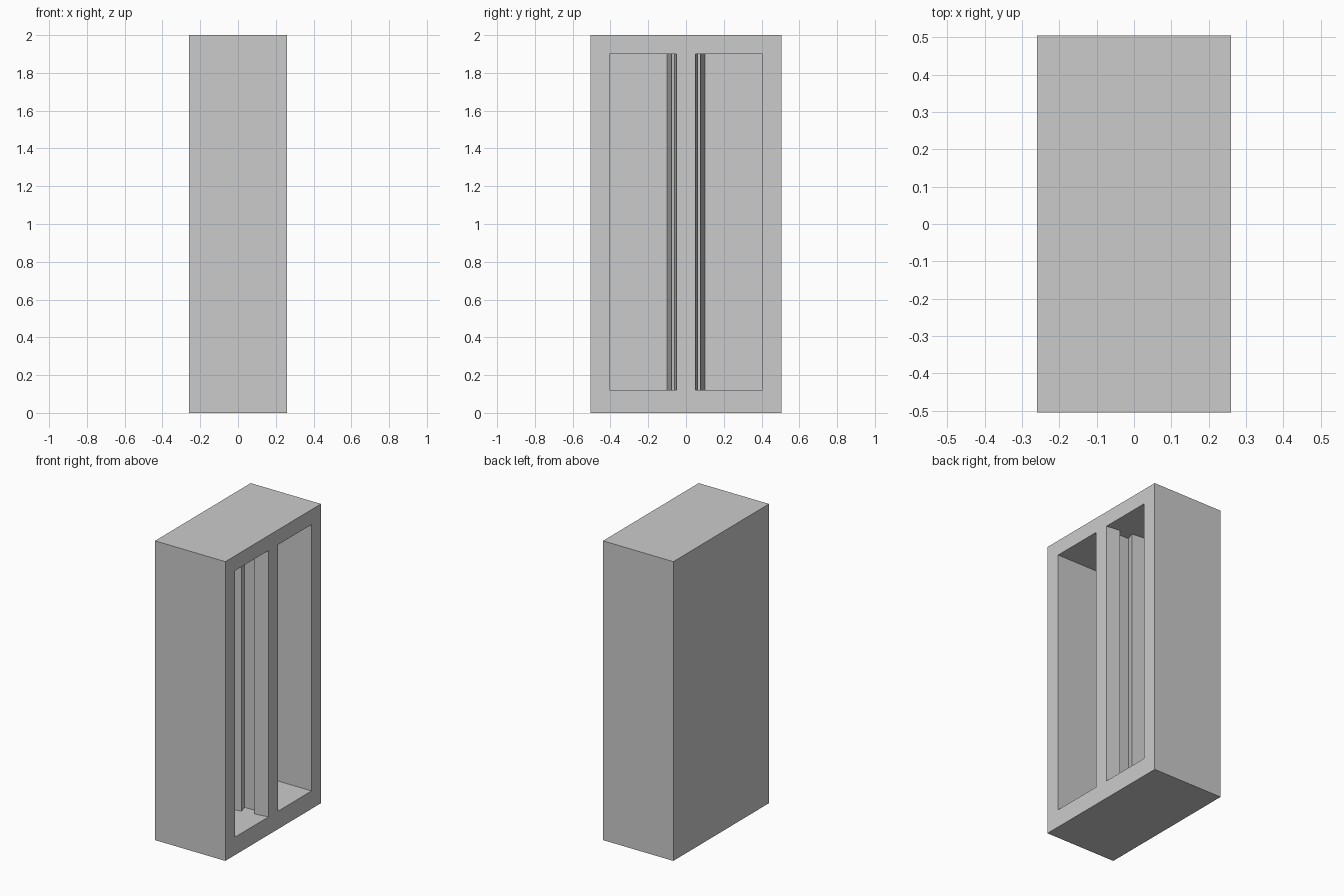
import bpy
import bmesh

cube = bpy.data.objects.get("Cube")
if cube:
    bpy.data.objects.remove(cube, do_unlink=True)

grey = bpy.data.materials.new("plain_grey")
grey.use_nodes = True
colour = (0.6, 0.6, 0.6, 1)
grey.diffuse_color = colour
grey.node_tree.nodes["Principled BSDF"].inputs["Base Color"].default_value = colour


def prism(name, outline, z0, z1):
    """Extrude an (x, y) outline from z0 up to z1."""
    bm = bmesh.new()
    base = bm.faces.new([bm.verts.new((x, y, z0)) for x, y in outline])
    top = bmesh.ops.extrude_face_region(bm, geom=[base])["geom"]
    verts = [v for v in top if isinstance(v, bmesh.types.BMVert)]
    bmesh.ops.translate(bm, verts=verts, vec=(0, 0, z1 - z0))
    bmesh.ops.recalc_face_normals(bm, faces=bm.faces)
    mesh = bpy.data.meshes.new(name)
    bm.to_mesh(mesh)
    bm.free()
    mesh.materials.append(grey)
    obj = bpy.data.objects.new(name, mesh)
    bpy.context.collection.objects.link(obj)
    return obj


# Solid outer block
half_w, half_d = 0.26, 0.505
block = [(-half_w, -half_d), (half_w, -half_d), (half_w, half_d), (-half_w, half_d)]
cabinet = prism("cabinet", block, 0, 2)

# Recess outline: plain outer wall, stepped and grooved divider wall
front, back = half_w + 0.1, -0.16
recess = [(front, 0.405), (back, 0.405), (back, 0.10),
          (0.08, 0.077), (0.062, 0.02), (0.15, 0.02),
          (0.165, 0.063), (half_w, 0.05), (front, 0.05)]

# Cut the two mirrored recesses
for side, sign in (("left", 1), ("right", -1)):
    cutter = prism(side + "_recess_cutter", [(x, sign * y) for x, y in recess], 0.12, 1.9)
    cutter.hide_render = True
    cut = cabinet.modifiers.new(side + "_recess", "BOOLEAN")
    cut.operation = "DIFFERENCE"
    cut.solver = "EXACT"
    cut.object = cutter
    bpy.context.view_layer.objects.active = cabinet
    bpy.ops.object.modifier_apply(modifier=cut.name)
    bpy.data.objects.remove(cutter, do_unlink=True)
